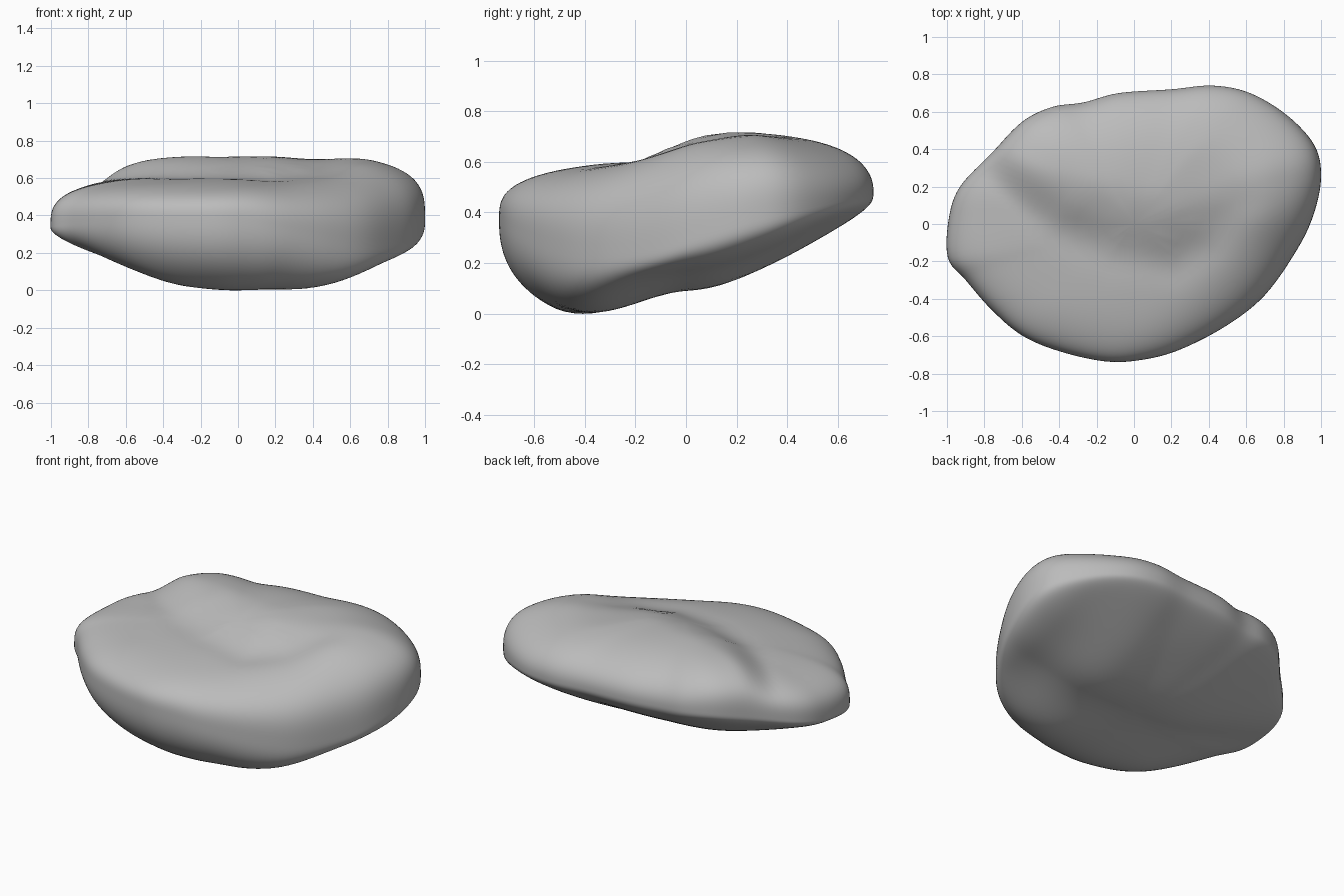
import bpy, math
from mathutils import Vector, noise

if "Cube" in bpy.data.objects:
    bpy.data.objects.remove(bpy.data.objects["Cube"])

# Rim of the boulder: x, y, height of the widest point
RIM = [Vector(p) for p in [
    (1, .25, .39), (.965, .42, .43), (.82, .58, .46), (.62, .7, .48), (.42, .74, .49),
    (.2, .72, .49), (-.08, .7, .49), (-.27, .65, .48), (-.44, .625, .48), (-.6, .545, .47),
    (-.76, .38, .43), (-.93, .2, .38), (-.99, .03, .35), (-.995, -.18, .35), (-.9, -.3, .36),
    (-.76, -.46, .37), (-.6, -.595, .38), (-.4, -.68, .38), (-.15, -.735, .38),
    (.05, -.725, .37), (.25, -.67, .33), (.5, -.54, .28), (.7, -.38, .25),
    (.87, -.14, .26), (.96, .05, .32)]]
# Crease where the raised slab meets the lower shelf
CREASE = [Vector(p) for p in [(-1.1, .62), (-.74, .33), (-.4, 0), (-.1, -.15), (.2, -.21),
                              (.4, -.1), (.55, .12), (.8, .2), (1.1, .22)]]
STEPS, RINGS = 6, 30


def smooth(a, b, v):
    t = min(1, max(0, (v - a) / (b - a)))
    return t * t * (3 - 2 * t)


def spline(pts, i, t):
    a, b, c, d = (pts[(i + k) % len(pts)] for k in (-1, 0, 1, 2))
    return .5 * (2 * b + (c - a) * t + (2 * a - 5 * b + 4 * c - d) * t * t
                 + (3 * b - a - 3 * c + d) * t ** 3)


def soft_ramp(t):
    return .5 * (t + math.sqrt(t * t + .02))


def crease_distance(x, y):
    # Signed distance, positive on the slab behind the crease
    best, side = 9, 1
    p = Vector((x, y))
    for a, b in zip(CREASE, CREASE[1:]):
        e = b - a
        t = min(1, max(0, (p - a).dot(e) / e.length_squared))
        best = min(best, (p - a - e * t).length)
        if a.x <= x < b.x:
            side = 1 if y > a.y + e.y * (x - a.x) / e.x else -1
    return best * side


def top_height(x, y):
    d = crease_distance(x, y)
    right = smooth(.15, .75, x)
    shelf = .622 + .05 * y + .12 * right * smooth(-.6, .2, y)
    slab = .1 * (1 - .9 * right) * smooth(-.1, .11 + .27 * smooth(-.7, 0, x), d)
    groove = .012 * math.exp(-(d / .1) ** 2) * smooth(-1, -.6, x)
    return shelf + slab - groove


def bottom_height(x, y):
    z = -.07 + .15 * smooth(-.55, 0, y) + .45 * soft_ramp(y - .1)
    return z + .23 * soft_ramp(-x - .35) + .05 * smooth(.3, .8, x)


def surface(rim, u, top):
    x, y = rim.x * u, rim.y * u
    if top:
        p = 3.2 - smooth(.2, .7, rim.y) * smooth(-.8, -.3, rim.x)
    else:
        p = 2.4 + .6 * smooth(0, .5, rim.y) + smooth(.2, .8, rim.x)
    h = max(0, 1 - u ** p) ** (1 / p)
    target = top_height(x, y) if top else bottom_height(x, y)
    z = rim.z + (target - rim.z) * h
    bump = noise.noise(Vector((x * 3, y * 3, z * 3))) * .006
    return Vector((x, y, z + bump * h))


# Closed skin: pole, top rings, rim, bottom rings, pole
outline = [spline(RIM, i, s / STEPS) for i in range(len(RIM)) for s in range(STEPS)]
n = len(outline)
us = [1 - (1 - s / RINGS) ** 2.6 for s in range(1, RINGS + 1)]
levels = [(u, True) for u in us] + [(u, False) for u in reversed(us[:-1])]
verts = [surface(r, u, t) for u, t in levels for r in outline]
verts += [surface(outline[0], 0, True), surface(outline[0], 0, False)]
faces = []
for k in range(len(levels) - 1):
    for i in range(n):
        j = (i + 1) % n
        faces.append((k * n + i, (k + 1) * n + i, (k + 1) * n + j, k * n + j))
last = (len(levels) - 1) * n
for i in range(n):
    j = (i + 1) % n
    faces += [(len(verts) - 2, i, j), (len(verts) - 1, last + j, last + i)]

# Rest on the ground
low = min(v.z for v in verts)
for v in verts:
    v.z -= low

mesh = bpy.data.meshes.new("boulder")
mesh.from_pydata(verts, [], faces)
boulder = bpy.data.objects.new("boulder", mesh)
bpy.context.collection.objects.link(boulder)

# Plain grey stone
stone = bpy.data.materials.new("grey stone")
stone.use_nodes = True
color = (.5, .5, .5, 1)
stone.diffuse_color = color
stone.node_tree.nodes["Principled BSDF"].inputs["Base Color"].default_value = color
mesh.materials.append(stone)
mesh.shade_smooth()
